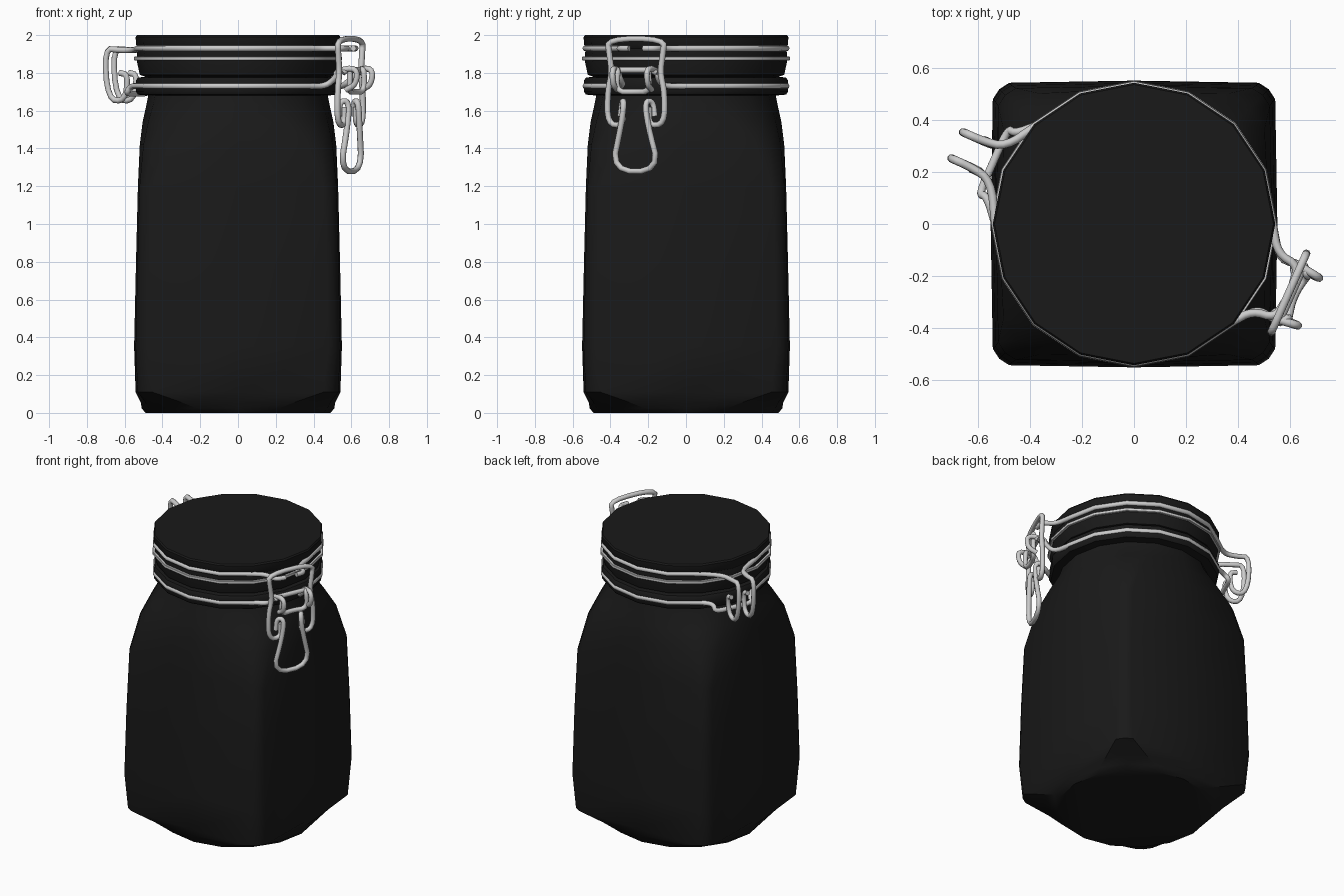
import bpy, bmesh
from math import cos, sin, radians
from mathutils import Vector

if "Cube" in bpy.data.objects:
    bpy.data.objects.remove(bpy.data.objects["Cube"])

black = bpy.data.materials.new("black_glass")
black.diffuse_color = (0.01, 0.01, 0.01, 1)
black.use_nodes = True
black.node_tree.nodes["Principled BSDF"].inputs["Base Color"].default_value = black.diffuse_color

# One quadrant of a 16-point rounded square, to be blended with a circle
QUAD = [(1, 0), (.985, .87), (.94, .94), (.87, .985)]


def outline(half, z, square):
    pts = []
    for k in range(16):
        x, y = QUAD[k % 4]
        for _ in range(k // 4):
            x, y = -y, x
        a = radians(22.5 * k)
        c = Vector((cos(a), sin(a))).lerp(Vector((x, y)), square) * half
        pts.append((c.x, c.y, z))
    return pts


def loft(name, rows, mat=None):
    bm = bmesh.new()
    loops = [[bm.verts.new(p) for p in outline(*r)] for r in rows]
    for a, b in zip(loops, loops[1:]):
        for i in range(16):
            j = (i + 1) % 16
            bm.faces.new((a[i], a[j], b[j], b[i]))
    bm.faces.new(loops[0][::-1])
    bm.faces.new(loops[-1])
    me = bpy.data.meshes.new(name)
    bm.to_mesh(me)
    bm.free()
    ob = bpy.data.objects.new(name, me)
    bpy.context.collection.objects.link(ob)
    if mat:
        me.materials.append(mat)
    bpy.context.view_layer.objects.active = ob
    ob.select_set(True)
    bpy.ops.object.shade_smooth_by_angle(angle=radians(35))
    ob.select_set(False)


def rounded(pts, closed=False, times=2):
    # Corner cutting gives bent-wire corners
    for _ in range(times):
        n = len(pts)
        out = [] if closed else [pts[0]]
        for i in range(n if closed else n - 1):
            a, b = pts[i], pts[(i + 1) % n]
            out += [a.lerp(b, .25), a.lerp(b, .75)]
        pts = out if closed else out + [pts[-1]]
    return pts


def wire(name, pts, closed=False, radius=.016):
    cu = bpy.data.curves.new(name, 'CURVE')
    cu.dimensions = '3D'
    cu.bevel_depth = radius
    cu.bevel_resolution = 2
    cu.use_fill_caps = True
    sp = cu.splines.new('POLY')
    sp.points.add(len(pts) - 1)
    for p, v in zip(sp.points, pts):
        p.co = (*v, 1)
    sp.use_cyclic_u = closed
    ob = bpy.data.objects.new(name, cu)
    bpy.context.collection.objects.link(ob)
    bpy.context.view_layer.objects.active = ob
    ob.select_set(True)
    bpy.ops.object.convert(target='MESH')
    bpy.ops.object.shade_smooth_by_angle(angle=radians(50))
    ob.select_set(False)


def frame(angle):
    # Local (outward, sideways, up) coordinates at one side of the neck
    e = Vector((cos(radians(angle)), sin(radians(angle)), 0))
    t = Vector((-e.y, e.x, 0))
    return lambda r, s, z: e * r + t * s + Vector((0, 0, z))


R, L = frame(-24), frame(156)   # clasp side, hinge side

# Jar body with square belly, round foot and round rim
loft("jar_body", [
    (.49, 0, 0), (.51, .025, .1), (.515, .055, .4), (.542, .11, .93), (.55, .35, 1),
    (.54, .8, 1), (.53, 1.2, .97), (.52, 1.42, .65), (.505, 1.54, .3), (.485, 1.63, .05),
    (.475, 1.68, 0), (.53, 1.685, 0), (.54, 1.70, 0), (.54, 1.76, 0), (.53, 1.775, 0),
    (.49, 1.78, 0)], black)
# Lid and its light sealing band
loft("lid", [(.49, 1.78, 0), (.52, 1.79, 0), (.535, 1.86, 0), (.535, 1.90, 0),
             (.53, 1.93, 0), (.54, 1.95, 0), (.542, 1.99, 0), (.535, 2.0, 0)], black)
loft("sealing_band", [(.548, 1.866, 0), (.55, 1.868, 0), (.55, 1.884, 0), (.548, 1.886, 0)])


# Wire rings: two halves each, with arms that turn outward at clasp and hinge
def ring_half(name, z, s, right_arm, left_arm):
    start, stop = (0, 135) if s > 0 else (-45, -180)
    step = 22.5 if s > 0 else -22.5
    ring = [Vector((.532 * cos(radians(start + step * i)),
                    .532 * sin(radians(start + step * i)), z)) for i in range(7)]
    ra = rounded([ring[0]] + [R(r, s * t, h) for r, t, h in right_arm])
    la = rounded([ring[-1]] + [L(r, -s * t, h) for r, t, h in left_arm])
    wire(name, ra[::-1] + ring[1:-1] + la)


for s, side in ((1, "back"), (-1, "front")):
    ring_half("lid_wire_" + side, 1.93, s,
              [(.55, .12, 1.93), (.64, .11, 1.93), (.65, .04, 1.93)],
              [(.57, .07, 1.92), (.66, .055, 1.92), (.75, .055, 1.93), (.73, .055, 1.66),
               (.63, .055, 1.65), (.61, .06, 1.79), (.66, .06, 1.80)])
    ring_half("neck_wire_" + side, 1.73, s,
              [(.56, .11, 1.73), (.62, .11, 1.78), (.62, .115, 1.81), (.735, .10, 1.83),
               (.73, .10, 1.74), (.67, .10, 1.71)],
              [(.56, .13, 1.73), (.59, .14, 1.69), (.59, .0, 1.69)])

# Clasp: tall bail over the lid wire, with hooked lower ends
half = [(0, 1.975), (.165, 1.98), (.155, 1.90), (.14, 1.80), (.165, 1.70), (.165, 1.53),
        (.075, 1.52), (.075, 1.62)]
bail = [R(.65, -s, z) for s, z in half[:0:-1]] + [R(.65, s, z) for s, z in half[1:]]
wire("clasp_bail", rounded(bail))

# Clasp: lever bar linking the neck arms
lever = [(.66, -.12, 1.80), (.69, -.085, 1.83), (.69, -.10, 1.70), (.67, 0, 1.70),
         (.69, .10, 1.70), (.69, .085, 1.83), (.66, .12, 1.80)]
wire("clasp_lever", rounded([R(*p) for p in lever]))
wire("clasp_crossbar", [R(.66, -.11, 1.815), R(.66, .11, 1.815)])

# Clasp: hanging pull loop with curled tops
pull = [(.63, -.10, 1.57), (.63, -.09, 1.65), (.67, -.06, 1.65), (.67, -.075, 1.53),
        (.655, -.14, 1.28), (.655, .14, 1.28), (.67, .075, 1.53), (.67, .06, 1.65),
        (.63, .09, 1.65), (.63, .10, 1.57)]
wire("clasp_pull_loop", rounded([R(*p) for p in pull]))
